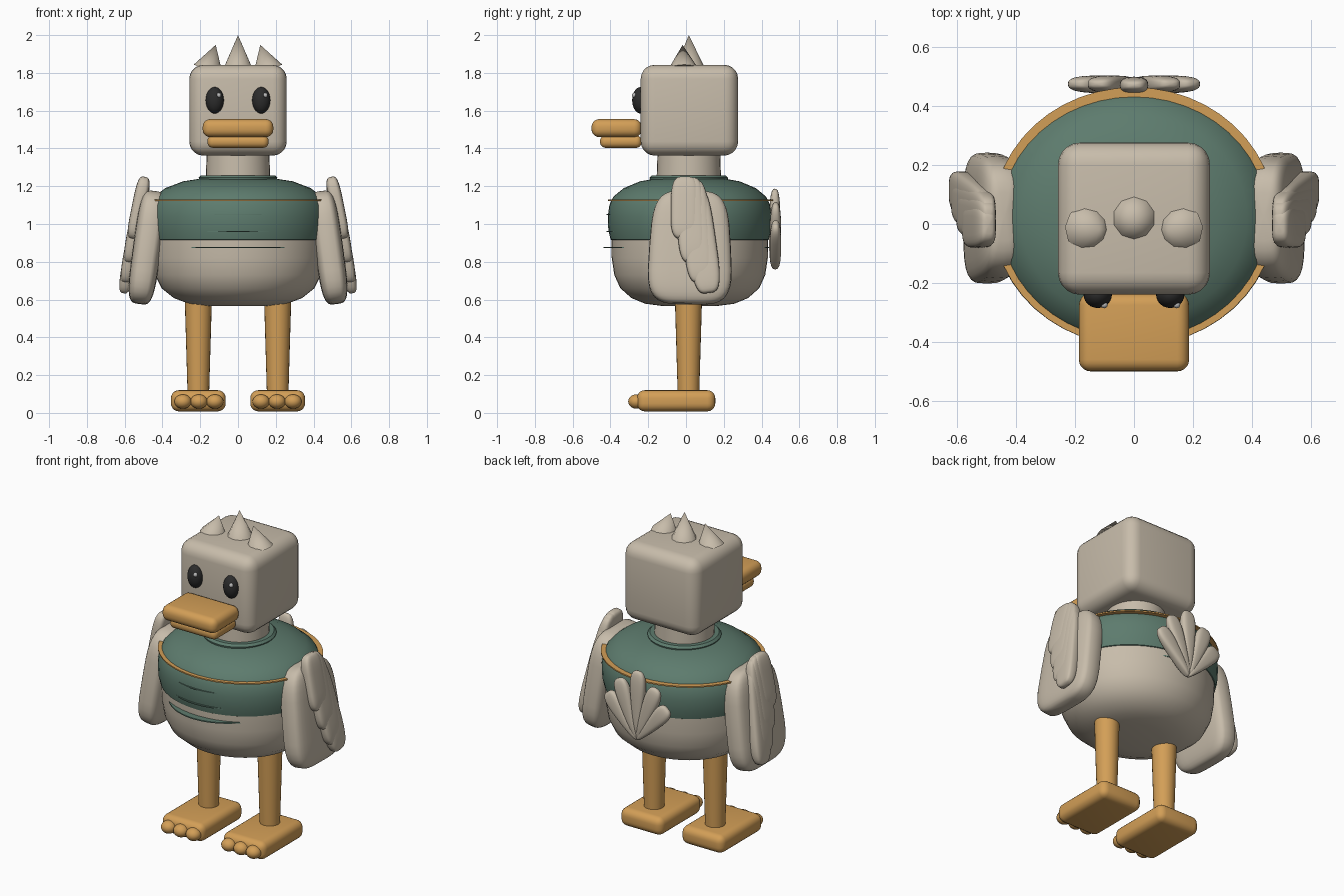
import bpy, bmesh, math
from mathutils import Vector, Matrix

cube = bpy.data.objects.get("Cube")
if cube:
    bpy.data.objects.remove(cube, do_unlink=True)


def material(name, rgb):
    m = bpy.data.materials.new(name)
    m.use_nodes = True
    m.diffuse_color = (*rgb, 1)
    m.node_tree.nodes["Principled BSDF"].inputs["Base Color"].default_value = (*rgb, 1)
    return m


BEIGE = material("warm grey feathers", (0.575, 0.505, 0.405))
GREEN = material("green shirt", (0.11, 0.20, 0.155))
ORANGE = material("orange skin", (0.65, 0.345, 0.095))
BLACK = material("black eye", (0.025, 0.025, 0.025))
SHINE = material("eye shine", (0.5, 0.5, 0.5))


def finish(name, bm, mat):
    bmesh.ops.recalc_face_normals(bm, faces=bm.faces)
    mesh = bpy.data.meshes.new(name)
    bm.to_mesh(mesh)
    bm.free()
    mesh.materials.append(mat)
    ob = bpy.data.objects.new(name, mesh)
    bpy.context.collection.objects.link(ob)
    bpy.ops.object.select_all(action="DESELECT")
    ob.select_set(True)
    bpy.context.view_layer.objects.active = ob
    bpy.ops.object.shade_smooth_by_angle(angle=math.radians(40))


def rounded_box(name, low, high, bevel, mat):
    low, high = Vector(low), Vector(high)
    bm = bmesh.new()
    bmesh.ops.create_cube(bm, size=1)
    bmesh.ops.scale(bm, vec=high - low, verts=bm.verts)
    bmesh.ops.translate(bm, vec=(low + high) / 2, verts=bm.verts)
    bmesh.ops.bevel(bm, geom=bm.edges[:], offset=bevel, segments=5,
                    profile=0.5, affect="EDGES")
    finish(name, bm, mat)


def ellipsoid(name, center, radii, mat):
    bm = bmesh.new()
    bmesh.ops.create_uvsphere(bm, u_segments=24, v_segments=14, radius=1)
    bmesh.ops.scale(bm, vec=radii, verts=bm.verts)
    bmesh.ops.translate(bm, vec=center, verts=bm.verts)
    finish(name, bm, mat)


def cone(name, base, tip, r1, r2, sides, mat):
    base, tip = Vector(base), Vector(tip)
    axis = tip - base
    bm = bmesh.new()
    bmesh.ops.create_cone(bm, cap_ends=True, segments=sides, radius1=r1,
                          radius2=r2, depth=axis.length)
    turn = axis.to_track_quat("Z", "Y").to_matrix().to_4x4()
    bm.transform(Matrix.Translation((base + tip) / 2) @ turn)
    finish(name, bm, mat)


def lathe(name, profile, mat, depth=1.0, cy=0.02, sides=48):
    """Loft oval rings given as (half width, height)."""
    bm = bmesh.new()
    rings = []
    for r, z in profile:
        angles = [math.tau * i / sides for i in range(sides)]
        rings.append([bm.verts.new((r * math.cos(a), cy + r * math.sin(a) * depth, z))
                      for a in angles])
    for a, b in zip(rings, rings[1:]):
        for i in range(sides):
            j = (i + 1) % sides
            bm.faces.new((a[i], a[j], b[j], b[i]))
    bm.faces.new(rings[0])
    bm.faces.new(rings[-1])
    finish(name, bm, mat)


def feather(name, start, end, width, thick, facing, taper, square, mat):
    """Flat rounded pad; width is scaled by taper at its start."""
    start, end = Vector(start), Vector(end)
    z = end - start
    half = z.length / 2
    z.normalize()
    x = Vector(facing).cross(z).normalized()
    y = z.cross(x)
    turn = Matrix((x, y, z)).transposed()
    bm = bmesh.new()
    bmesh.ops.create_uvsphere(bm, u_segments=28, v_segments=18, radius=1)
    for v in bm.verts:
        p = [math.copysign(abs(c) ** square, c) if abs(c) > 1e-5 else 0 for c in v.co]
        t = taper + (1 - taper) * (p[2] + 1) / 2
        local = Vector((p[0] * width / 2 * t, p[1] * thick / 2, p[2] * half))
        v.co = (start + end) / 2 + turn @ local
    finish(name, bm, mat)


# Body and shirt
lathe("body", [(0.16, 0.566), (0.26, 0.578), (0.34, 0.608), (0.405, 0.66), (0.44, 0.73),
               (0.455, 0.82), (0.457, 0.93)], BEIGE, 0.908)
lathe("shirt", [(0.445, 0.91), (0.462, 0.918), (0.475, 0.97), (0.478, 1.04), (0.469, 1.1),
                (0.445, 1.145), (0.385, 1.19), (0.29, 1.226), (0.18, 1.243)], GREEN, 0.908)
lathe("orange_trim", [(0.478, 1.122), (0.478, 1.13)], ORANGE, 0.918, 0.025)
lathe("hem_stripe", [(0.375, 0.872), (0.375, 0.879)], GREEN, 1.175, 0.004)
for label, height in (("lower", 0.957), ("upper", 1.048)):
    lathe(label + "_shirt_fold", [(0.40, height), (0.40, height + 0.006)], GREEN, 1.085, 0.014)
lathe("collar", [(0.17, 1.225), (0.205, 1.23), (0.208, 1.245), (0.195, 1.258), (0.16, 1.258)],
      GREEN, 1, 0.015)

# Head
cone("neck", (0, 0.015, 1.2), (0, 0.015, 1.4), 0.172, 0.165, 32, BEIGE)
rounded_box("head", (-0.258, -0.24, 1.362), (0.258, 0.276, 1.843), 0.075, BEIGE)
rounded_box("upper_beak", (-0.187, -0.5, 1.46), (0.187, -0.235, 1.555), 0.04, ORANGE)
rounded_box("lower_beak", (-0.162, -0.455, 1.403), (0.162, -0.235, 1.47), 0.03, ORANGE)
cone("middle_crest_spike", (0, 0.02, 1.82), (0, 0.015, 2.0), 0.082, 0, 10, BEIGE)

# Tail fan
for i in range(-2, 3):
    angle = math.radians(20 * i)
    length = 0.425 - 0.053 * abs(i)
    y = 0.468 + (0.004 if i else 0)
    tip = (length * math.sin(angle), y + 0.003, 0.762 + length * math.cos(angle))
    feather(f"tail_feather_{i + 3}", (0, y, 0.762), tip, 0.125, 0.06, (0, 1, 0),
            0.25, 0.7, BEIGE)

# Paired parts
for side, s in (("left", 1), ("right", -1)):
    cone(side + "_crest_spike", (s * 0.158, -0.015, 1.82), (s * 0.118, -0.018, 1.948),
         0.08, 0, 10, BEIGE)
    ellipsoid(side + "_eye", (s * 0.123, -0.24, 1.655), (0.048, 0.045, 0.07), BLACK)
    ellipsoid(side + "_eye_shine", (s * 0.123 + 0.022, -0.274, 1.682),
              (0.012, 0.012, 0.013), SHINE)
    cone(side + "_leg", (s * 0.21, 0.013, 0.1), (s * 0.21, 0.013, 0.64), 0.057, 0.073,
         24, ORANGE)
    rounded_box(side + "_foot", (s * 0.21 - 0.145, -0.26, 0.008),
                (s * 0.21 + 0.145, 0.155, 0.12), 0.042, ORANGE)
    for i in range(3):
        ellipsoid(f"{side}_toe_{i + 1}", (s * (0.122 + 0.085 * i), -0.262, 0.06),
                  (0.045, 0.044, 0.038), ORANGE)
    feather(side + "_wing", (s * 0.44, 0.025, 1.175), (s * 0.522, 0.018, 0.576),
            0.47, 0.15, (s, 0, 0), 0.84, 0.5, BEIGE)
    # Layered feathers, from shortest to longest
    rows = ((-0.005, 1.25, -0.005, 0.92), (0.018, 1.245, 0.04, 0.795),
            (0.035, 1.23, 0.082, 0.69), (0.045, 1.19, 0.12, 0.635))
    for i, (y0, z0, y1, z1) in enumerate(rows):
        x0, x1 = (0.493 + (1.25 - z) * 0.2 - 0.003 * i for z in (z0, z1))
        feather(f"{side}_wing_feather_{i + 1}", (s * x0, y0, z0), (s * x1, y1, z1),
                0.155, 0.075, (s, 0, 0), 0.95, 0.55, BEIGE)
